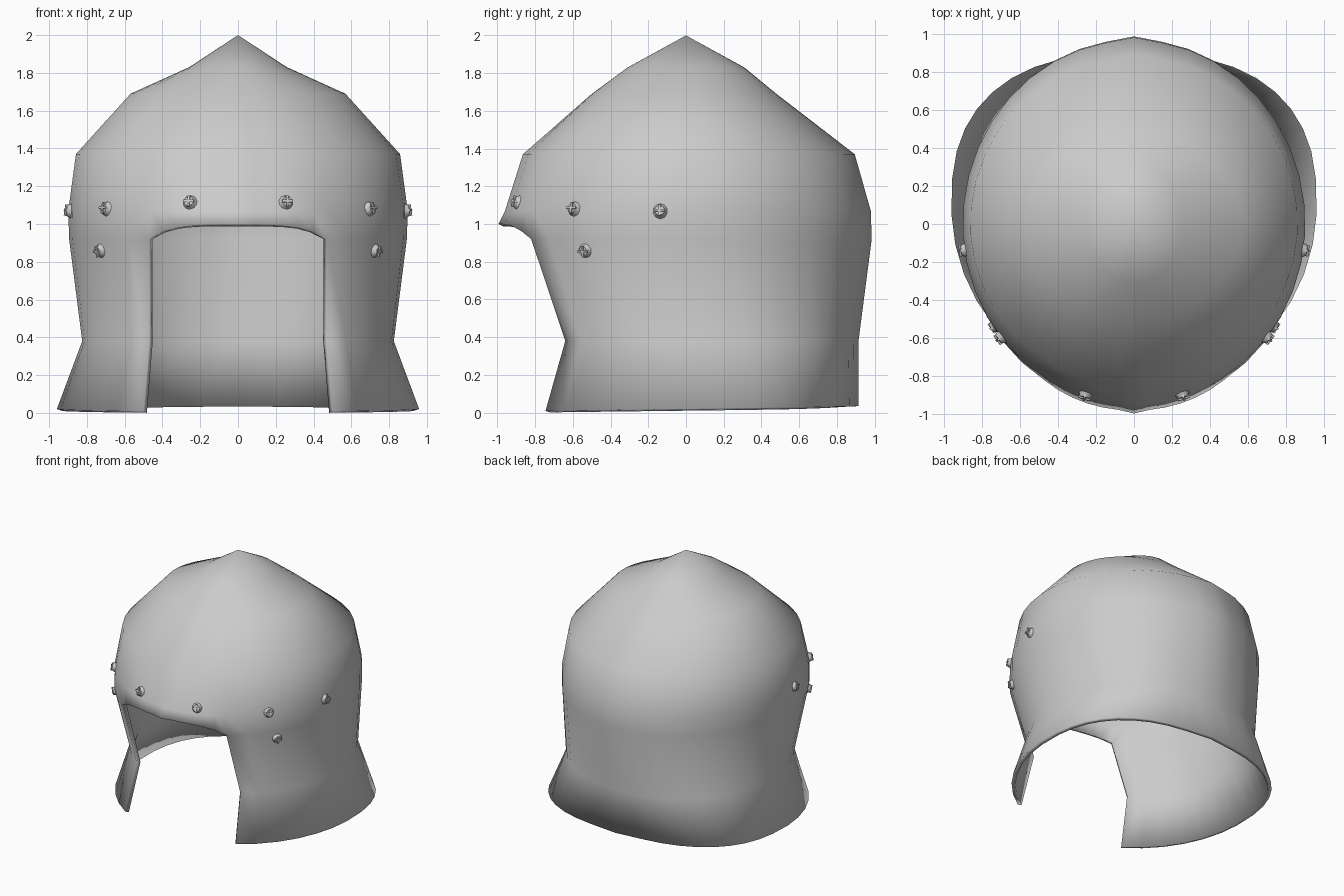
import bpy, bmesh, math
from mathutils import Vector
from mathutils.bvhtree import BVHTree

cube = bpy.data.objects.get("Cube")
if cube:
    bpy.data.objects.remove(cube, do_unlink=True)

steel = bpy.data.materials.new("grey steel")
steel.use_nodes = True
steel.diffuse_color = (0.6, 0.6, 0.6, 1)
steel.node_tree.nodes["Principled BSDF"].inputs["Base Color"].default_value = (0.6, 0.6, 0.6, 1)


def add_object(name, bm):
    mesh = bpy.data.meshes.new(name)
    bm.to_mesh(mesh)
    mesh.materials.append(steel)
    obj = bpy.data.objects.new(name, mesh)
    bpy.context.collection.objects.link(obj)
    return obj


# Rings from crown to hem: height, half width, front y, back y, centre y,
# half width of the face opening, squareness of the back
RINGS = [
    (1.83, 0.26, -0.31, 0.31, 0.00, 0.13, 1.0),
    (1.69, 0.57, -0.50, 0.48, 0.00, 0.28, 1.0),
    (1.37, 0.86, -0.85, 0.88, 0.00, 0.43, 1.0),
    (1.07, 0.90, -0.945, 0.965, 0.00, 0.46, 1.0),
    (0.92, 0.895, -0.965, 0.97, 0.00, 0.47, 1.0),
    (0.38, 0.825, -0.79, 0.90, 0.05, 0.47, 0.9),
    (0.02, 0.96, -0.89, 0.90, 0.10, 0.50, 0.8),
]
BRIM = 4          # ring that forms the top edge of the opening
FRONT, SIDE = 6, 16
HALF = FRONT + SIDE


def ring_point(index, col):
    """Point on a ring; column 0 is the front centre, HALF the back centre."""
    z, rx, front, back, mid, gap, square = RINGS[index]
    side = 1 if col >= 0 else -1
    k = abs(col)
    edge = math.asin(gap / rx)
    if k <= FRONT:
        t = edge * k / FRONT
    else:
        t = edge + (math.pi - edge) * (k - FRONT) / SIDE
    s, c = max(math.sin(t), 0), math.cos(t)
    if c >= 0:
        x, y = rx * s, mid + (front - mid) * c
    else:
        x, y = rx * s ** square, mid + (back - mid) * (-c) ** square
    # Slight keel down the middle
    if k in (0, HALF) and index >= 2:
        y += 0.015 if k else -0.015
    # Arched, slightly flared brow edge
    if index == BRIM and k < FRONT:
        z += 0.08 * (1 - (k / FRONT) ** 4)
        y -= 0.015 * (1 - (k / FRONT) ** 4)
    # Hem dips towards the front
    if index == len(RINGS) - 1:
        z += 0.015 * y
    return Vector((side * x, y, z))


# Helmet shell
bm = bmesh.new()
cols = list(range(-HALF + 1, HALF + 1))
grid = []
for i in range(len(RINGS)):
    row = {}
    for c in cols:
        if i <= BRIM or abs(c) >= FRONT:
            row[c] = bm.verts.new(ring_point(i, c))
    grid.append(row)
tip = bm.verts.new((0, 0, 2))
for n, a in enumerate(cols):
    b = cols[(n + 1) % len(cols)]
    bm.faces.new((tip, grid[0][a], grid[0][b]))
    for upper, lower in zip(grid, grid[1:]):
        if a in lower and b in lower and not (lower is not grid[BRIM] and a == -FRONT and b == FRONT):
            if RINGS and abs(a - b) > 1 and {a, b} != {HALF, -HALF + 1}:
                continue
            bm.faces.new((upper[a], lower[a], lower[b], upper[b]))
bm.normal_update()
surface = BVHTree.FromBMesh(bm)
shell = add_object("helmet_shell", bm)
bm.free()
thick = shell.modifiers.new("thickness", "SOLIDIFY")
thick.thickness = 0.03
thick.offset = -1


# Domed rivets with crossed ridges
def rivet(name, spot):
    loc, normal, _, _ = surface.find_nearest(Vector(spot))
    bm = bmesh.new()
    bmesh.ops.create_cone(bm, cap_ends=True, segments=10, radius1=0.042,
                          radius2=0.026, depth=0.03)
    for turn in (0, 1):
        ridge = bmesh.ops.create_cube(bm, size=1)["verts"]
        size = (0.06, 0.012, 0.03) if turn else (0.012, 0.06, 0.03)
        bmesh.ops.scale(bm, vec=size, verts=ridge)
        bmesh.ops.translate(bm, vec=(0, 0, 0.008), verts=ridge)
    obj = add_object(name, bm)
    bm.free()
    obj.location = loc + normal * 0.008
    obj.rotation_mode = "QUATERNION"
    obj.rotation_quaternion = normal.to_track_quat("Z", "Y")
    return obj


parts = [shell]
SPOTS = {
    "brow_rivet": (0.26, -0.91, 1.12),
    "temple_rivet": (0.69, -0.59, 1.08),
    "cheek_rivet": (0.72, -0.53, 0.86),
    "ear_rivet": (0.91, -0.14, 1.07),
}
for name, (x, y, z) in SPOTS.items():
    parts.append(rivet(name + "_left", (x, y, z)))
    parts.append(rivet(name + "_right", (-x, y, z)))

# Smooth plate, crisp rims
for obj in parts:
    bpy.ops.object.select_all(action="DESELECT")
    obj.select_set(True)
    bpy.context.view_layer.objects.active = obj
    bpy.ops.object.shade_smooth_by_angle(angle=math.radians(50))
